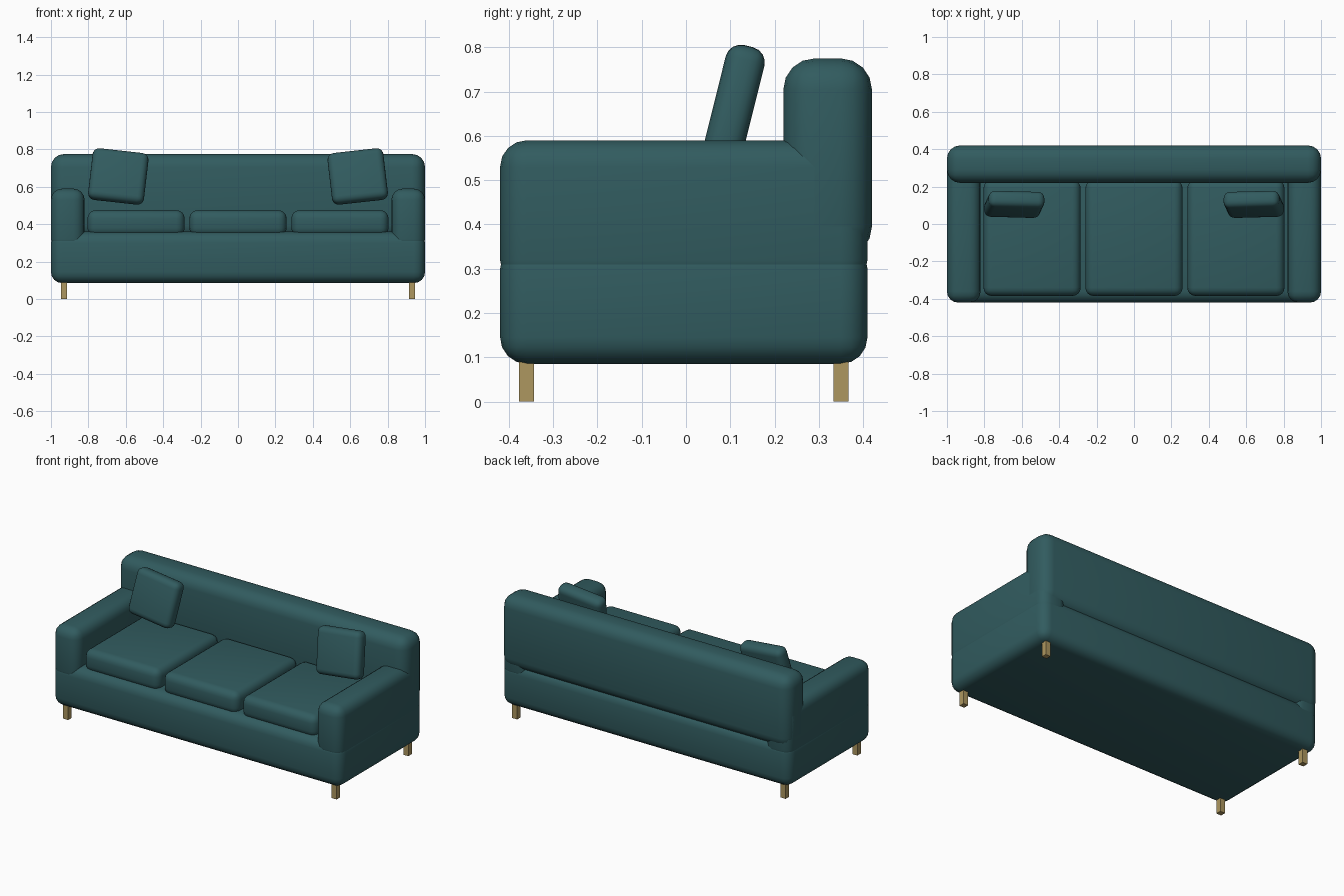
import bpy, bmesh, math
from mathutils import Matrix, Vector

if "Cube" in bpy.data.objects:
    bpy.data.objects.remove(bpy.data.objects["Cube"])


def material(name, color):
    m = bpy.data.materials.new(name)
    m.diffuse_color = (*color, 1)
    m.use_nodes = True
    m.node_tree.nodes["Principled BSDF"].inputs["Base Color"].default_value = m.diffuse_color
    return m


fabric = material("teal fabric", (0.031, 0.106, 0.115))
wood = material("light wood", (0.42, 0.31, 0.115))


def box(name, center, size, mat, bevel=0.0, segments=4, rot=None):
    """Box given by centre and size, optionally rounded and rotated."""
    bm = bmesh.new()
    bmesh.ops.create_cube(bm, size=1)
    bmesh.ops.scale(bm, vec=size, verts=bm.verts)
    if bevel:
        bmesh.ops.bevel(bm, geom=bm.edges[:], offset=bevel, segments=segments,
                        profile=0.5, affect='EDGES', clamp_overlap=True)
    me = bpy.data.meshes.new(name)
    bm.to_mesh(me)
    bm.free()
    me.materials.append(mat)
    ob = bpy.data.objects.new(name, me)
    bpy.context.collection.objects.link(ob)
    ob.matrix_world = Matrix.Translation(Vector(center)) @ (rot or Matrix())
    if bevel:
        bpy.context.view_layer.objects.active = ob
        ob.select_set(True)
        bpy.ops.object.shade_smooth_by_angle(angle=math.radians(40))
        ob.select_set(False)
    return ob


# Base frame and backrest
box("base", (0, -0.005, 0.2225), (2.0, 0.83, 0.275), fabric, 0.06)
box("backrest", (0, 0.32, 0.55), (2.0, 0.2, 0.45), fabric, 0.07)

# Three seat cushions
for i in (-1, 0, 1):
    box("seat_cushion", (i * 0.545, -0.075, 0.405), (0.52, 0.62, 0.14), fabric, 0.045)

for s in (-1, 1):
    side = "left" if s < 0 else "right"
    # Armrest
    box(side + "_arm", (s * 0.91, -0.005, 0.425), (0.18, 0.83, 0.33), fabric, 0.06)
    # Throw pillow, turned in its own plane and leaning back
    turn = Matrix.Rotation(math.radians(-14), 4, 'X') @ Matrix.Rotation(math.radians(-s * 6.5), 4, 'Y')
    box(side + "_pillow", (s * 0.64, 0.105, 0.655), (0.30, 0.09, 0.28), fabric, 0.035, rot=turn)
    # Legs
    for y, end in ((-0.36, "front"), (0.35, "back")):
        box(f"{end}_{side}_leg", (s * 0.93, y, 0.05), (0.034, 0.034, 0.1), wood)
